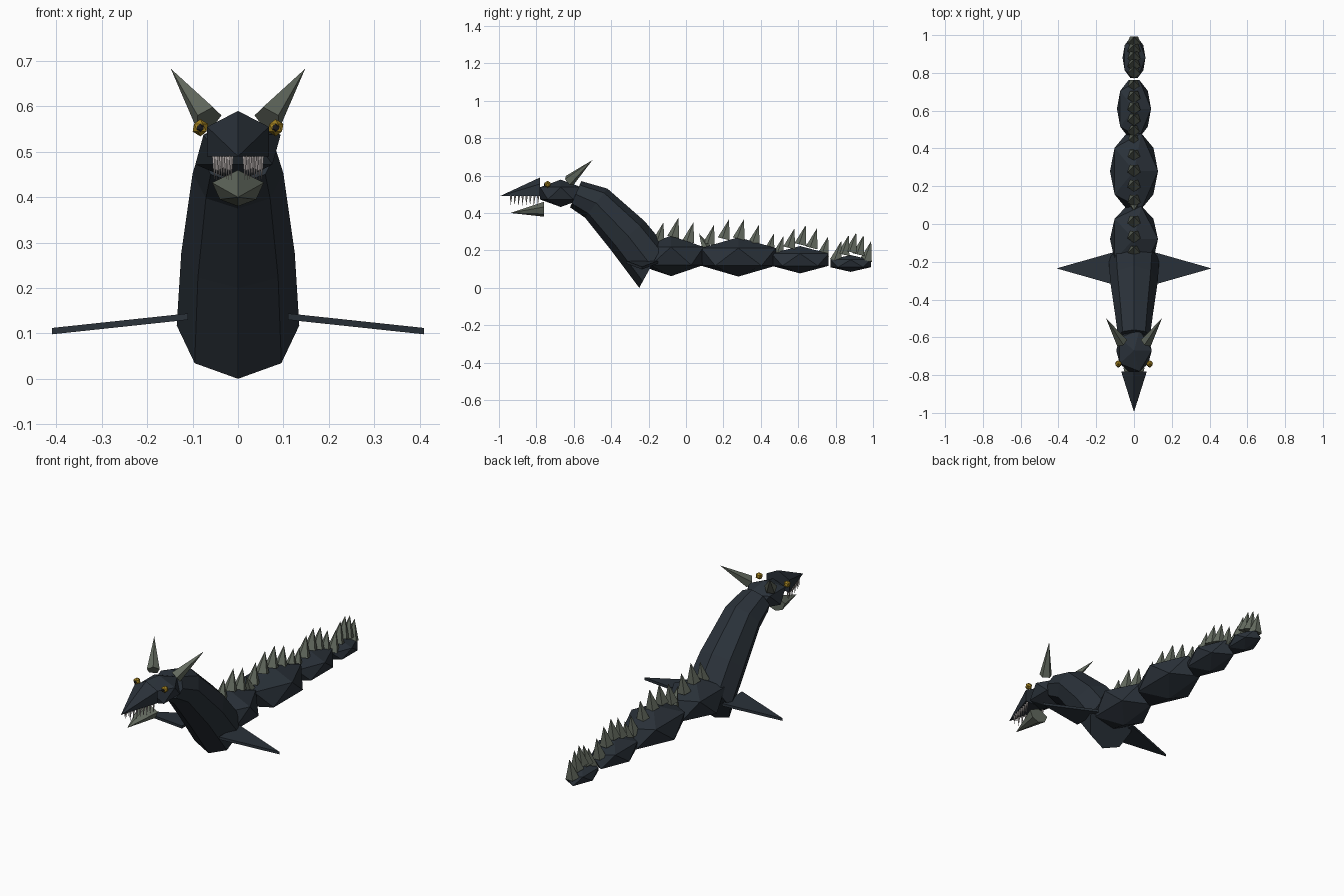
import bpy, bmesh, math
from mathutils import Vector, Matrix

if "Cube" in bpy.data.objects:
    bpy.data.objects.remove(bpy.data.objects["Cube"])


def material(name, rgb):
    m = bpy.data.materials.new(name)
    m.use_nodes = True
    m.diffuse_color = (*rgb, 1)
    bsdf = m.node_tree.nodes["Principled BSDF"]
    bsdf.inputs["Base Color"].default_value = (*rgb, 1)
    bsdf.inputs["Roughness"].default_value = 0.8
    return m


HIDE = material("dark slate hide", (0.023, 0.031, 0.041))
BONE = material("grey green bone", (0.125, 0.145, 0.115))
TOOTH = material("pale tooth", (0.47, 0.43, 0.42))
GOLD = material("gold eye", (0.36, 0.22, 0.015))
BLACK = material("black pupil", (0.01, 0.01, 0.012))


def finish(name, bm, mat):
    bmesh.ops.recalc_face_normals(bm, faces=bm.faces)
    mesh = bpy.data.meshes.new(name)
    bm.to_mesh(mesh)
    bm.free()
    mesh.materials.append(mat)
    obj = bpy.data.objects.new(name, mesh)
    bpy.context.collection.objects.link(obj)
    return obj


def ball(name, centre, radii, mat):
    bm = bmesh.new()
    bmesh.ops.create_icosphere(bm, subdivisions=1, radius=1)
    bmesh.ops.transform(bm, verts=bm.verts,
                        matrix=Matrix.Translation(centre) @ Matrix.Diagonal((*radii, 1)))
    return finish(name, bm, mat)


def spike(name, base, tip, radius, mat, sides=5):
    base, tip = Vector(base), Vector(tip)
    axis = tip - base
    bm = bmesh.new()
    bmesh.ops.create_cone(bm, cap_ends=True, segments=sides, radius1=radius,
                          radius2=0, depth=axis.length)
    turn = axis.to_track_quat('Z', 'Y').to_matrix().to_4x4()
    bmesh.ops.transform(bm, verts=bm.verts,
                        matrix=Matrix.Translation((base + tip) / 2) @ turn)
    return finish(name, bm, mat)


def pyramid(name, outline, y, tip, mat):
    """Pointed shape from a base outline in x and z to a tip in front."""
    bm = bmesh.new()
    ring = [bm.verts.new((x, y, z)) for x, z in outline]
    point = bm.verts.new(tip)
    bm.faces.new(ring)
    for a, b in zip(ring, ring[1:] + ring[:1]):
        bm.faces.new((a, b, point))
    return finish(name, bm, mat)


def neck():
    # top (y, z), bottom (y, z), half width
    sections = [((-0.56, 0.57), (-0.62, 0.43), 0.085),
                ((-0.42, 0.53), (-0.54, 0.375), 0.10),
                ((-0.22, 0.355), (-0.40, 0.20), 0.125),
                ((-0.12, 0.235), (-0.25, 0.0), 0.135)]
    bm = bmesh.new()
    rings = []
    for top, bottom, half in sections:
        top, bottom = Vector((0, *top)), Vector((0, *bottom))
        ring = []
        for i in range(8):
            a = math.tau * i / 8
            p = (top + bottom) / 2 + (top - bottom) / 2 * math.cos(a)
            ring.append(bm.verts.new(p + Vector((half * math.sin(a), 0, 0))))
        rings.append(ring)
    for r, s in zip(rings, rings[1:]):
        for i in range(8):
            j = (i + 1) % 8
            bm.faces.new((r[i], r[j], s[j], s[i]))
    bm.faces.new(rings[0])
    bm.faces.new(rings[-1])
    finish("neck", bm, HIDE)


neck()

# Body and tail lumps, each with a fan of back spikes
# centre y, centre z, radii, spike tips: first y, last y, end height, rise
lumps = [(-0.08, 0.17, (0.142, 0.205, 0.108), -0.12, 0.04, 0.35, 0.025, 3),
         (0.28, 0.165, (0.142, 0.235, 0.105), 0.07, 0.47, 0.29, 0.08, 6),
         (0.61, 0.15, (0.101, 0.18, 0.073), 0.52, 0.76, 0.275, 0.06, 5),
         (0.88, 0.13, (0.068, 0.127, 0.045), 0.83, 0.99, 0.25, 0.045, 5)]
for n, (y, z, radii, first, last, low, rise, count) in enumerate(lumps, 1):
    ball(f"body_segment_{n}", (0, y, z), radii, HIDE)
    for i in range(count):
        t = i / (count - 1)
        tip_y = first + (last - first) * t
        tip_z = low + rise * math.sin(math.pi * t)
        root = Vector((0, tip_y - 0.025, tip_z - 0.105))
        if n == 2 and i == 0:
            root.y = tip_y + 0.05
        spike(f"back_spike_{n}_{i + 1}", root, (0, tip_y, tip_z), 0.036, BONE)

# Head
ball("skull", (0, -0.67, 0.505), (0.105, 0.13, 0.073), HIDE)
pyramid("snout", [(0, 0.59), (0.068, 0.555), (0.068, 0.49),
                  (-0.068, 0.49), (-0.068, 0.555)], -0.78, (0, -0.995, 0.49), HIDE)
pyramid("lower_jaw", [(0, 0.46), (0.057, 0.432), (0.04, 0.395), (0, 0.38),
                      (-0.04, 0.395), (-0.057, 0.432)], -0.76, (0, -0.94, 0.40), BONE)


def fin(name, side):
    bm = bmesh.new()
    plan = [(0.11, -0.32, 0.137), (0.11, -0.15, 0.137), (0.41, -0.235, 0.105)]
    rings = [[bm.verts.new((side * x, y, z + dz)) for x, y, z in plan]
             for dz in (-0.007, 0.007)]
    for ring in rings:
        bm.faces.new(ring)
    for i in range(3):
        j = (i + 1) % 3
        bm.faces.new((rings[0][i], rings[0][j], rings[1][j], rings[1][i]))
    finish(name, bm, HIDE)


# Paired parts
for label, s in (("left", 1), ("right", -1)):
    fin(f"{label}_fin", s)
    spike(f"{label}_horn", (s * 0.066, -0.625, 0.572), (s * 0.148, -0.5, 0.683),
          0.033, BONE)
    ball(f"{label}_eye", (s * 0.083, -0.74, 0.553), (0.019, 0.019, 0.019), GOLD)
    ball(f"{label}_pupil", (s * 0.083, -0.755, 0.553), (0.009, 0.0048, 0.009), BLACK)
    for i in range(8):
        t = i / 7
        x, y = s * (0.052 - 0.037 * t), -0.79 - 0.145 * t
        spike(f"{label}_tooth_{i + 1}", (x, y, 0.492), (x, y - 0.003, 0.437),
              0.006, TOOTH, 6)
